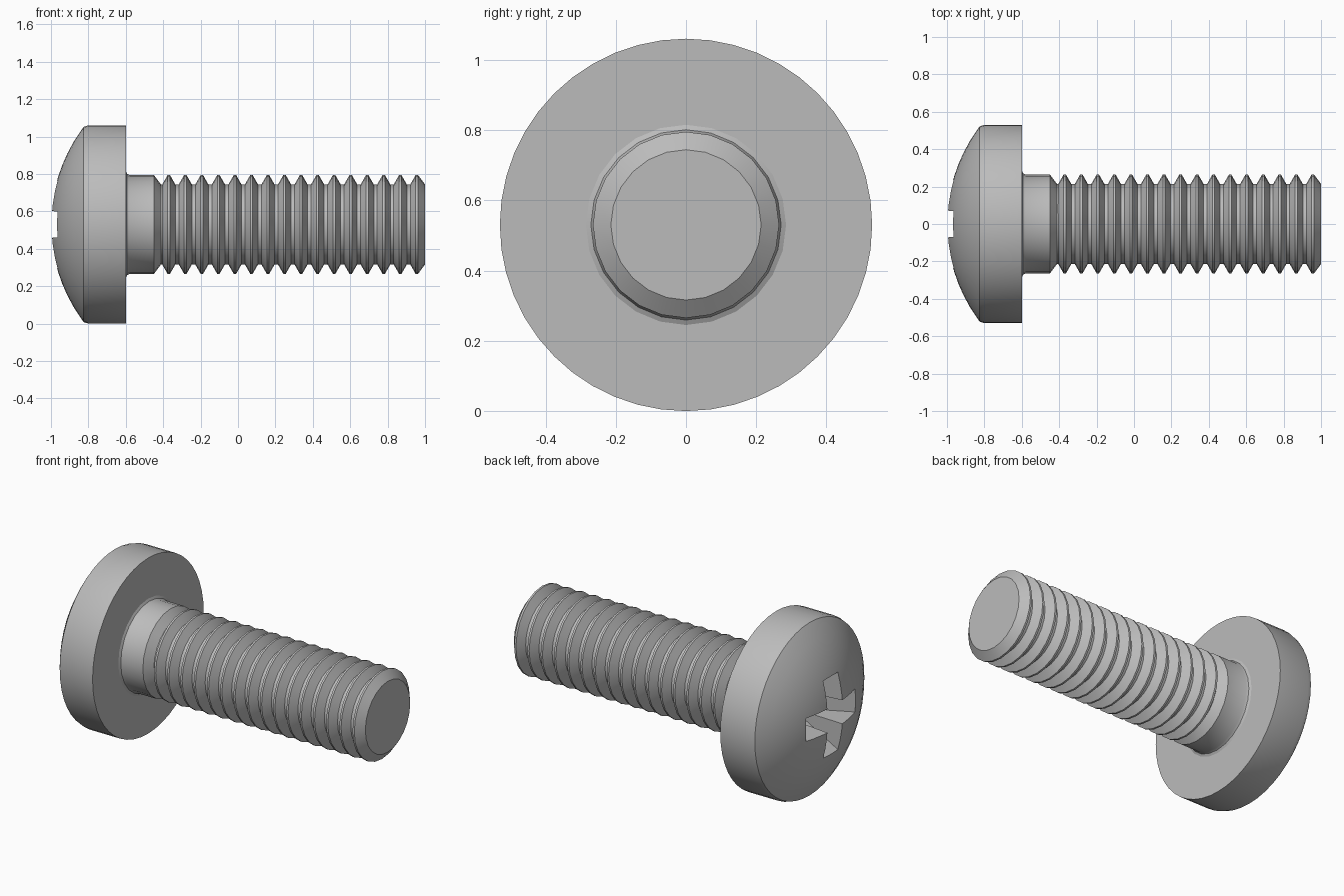
import bpy, bmesh, math
from mathutils import Vector

cube = bpy.data.objects.get("Cube")
if cube:
    bpy.data.objects.remove(cube, do_unlink=True)

AXIS_Z = 0.53      # height of the screw axis
HEAD_R = 0.53

steel = bpy.data.materials.new("grey steel")
steel.use_nodes = True
grey = (0.5, 0.5, 0.5, 1)
steel.diffuse_color = grey
steel.node_tree.nodes["Principled BSDF"].inputs["Base Color"].default_value = grey


def finish(name, bm):
    bmesh.ops.recalc_face_normals(bm, faces=bm.faces)
    mesh = bpy.data.meshes.new(name)
    bm.to_mesh(mesh)
    bm.free()
    mesh.materials.append(steel)
    obj = bpy.data.objects.new(name, mesh)
    obj.location.z = AXIS_Z
    bpy.context.collection.objects.link(obj)
    return obj


def lathe(name, profile, sides):
    """Turn a list of (x, radius) points around the x axis."""
    bm = bmesh.new()
    verts = [bm.verts.new((x, 0, r)) for x, r in profile]
    edges = [bm.edges.new(pair) for pair in zip(verts, verts[1:])]
    bmesh.ops.spin(bm, geom=verts + edges, cent=(0, 0, 0), axis=(1, 0, 0),
                   angle=math.tau, steps=sides, use_duplicate=False)
    bmesh.ops.remove_doubles(bm, verts=bm.verts, dist=1e-4)
    return finish(name, bm)


def smooth(obj, degrees):
    bpy.ops.object.select_all(action="DESELECT")
    obj.select_set(True)
    bpy.context.view_layer.objects.active = obj
    bpy.ops.object.shade_smooth_by_angle(angle=math.radians(degrees))


# Head: shallow dome, rounded shoulder, straight rim, flat underside
DOME_R = 0.865
dome = []
for i in range(9):
    r = 0.505 * i / 8
    dome.append((-1 + DOME_R - math.sqrt(DOME_R ** 2 - r * r), r))
head = lathe("screw_head",
             dome + [(-0.825, 0.522), (-0.8, HEAD_R), (-0.6, HEAD_R), (-0.6, 0)], 48)


# Cross recess: tapered plus-shaped cutter
def cross_ring(bm, x, length, width):
    corners = []
    for k in range(4):
        c, s = round(math.cos(k * math.pi / 2)), round(math.sin(k * math.pi / 2))
        for y, z in ((length, -width), (length, width), (width, width)):
            corners.append(bm.verts.new(Vector((x, y * c - z * s, y * s + z * c))))
    return corners


bm = bmesh.new()
outer = cross_ring(bm, -1.06, 0.29, 0.074)
inner = cross_ring(bm, -0.74, 0.10, 0.06)
bm.faces.new(outer)
bm.faces.new(inner)
for i in range(12):
    j = (i + 1) % 12
    bm.faces.new((outer[i], outer[j], inner[j], inner[i]))
cutter = finish("recess_cutter", bm)
cutter.hide_render = True

cut = head.modifiers.new("cross recess", "BOOLEAN")
cut.operation = "DIFFERENCE"
cut.solver = "EXACT"
cut.object = cutter
bpy.context.view_layer.objects.active = head
bpy.ops.object.modifier_apply(modifier=cut.name)
bpy.data.objects.remove(cutter, do_unlink=True)
smooth(head, 30)

# Shank with fillet under the head, then ring-shaped thread ridges
CREST, ROOT = 0.265, 0.214
PITCH, FIRST, RIDGES = 0.0884, -0.37, 16
shank = [(-0.62, 0), (-0.62, 0.285), (-0.6, 0.285), (-0.593, 0.271),
         (-0.58, CREST), (-0.45, CREST), (-0.412, ROOT)]
for i in range(RIDGES):
    x = FIRST + i * PITCH
    shank += [(x - 0.035, ROOT), (x - 0.006, CREST), (x + 0.006, CREST)]
    if i < RIDGES - 1:
        shank.append((x + 0.035, ROOT))
shank += [(1, ROOT), (1, 0)]
smooth(lathe("threaded_shank", shank, 24), 30)
